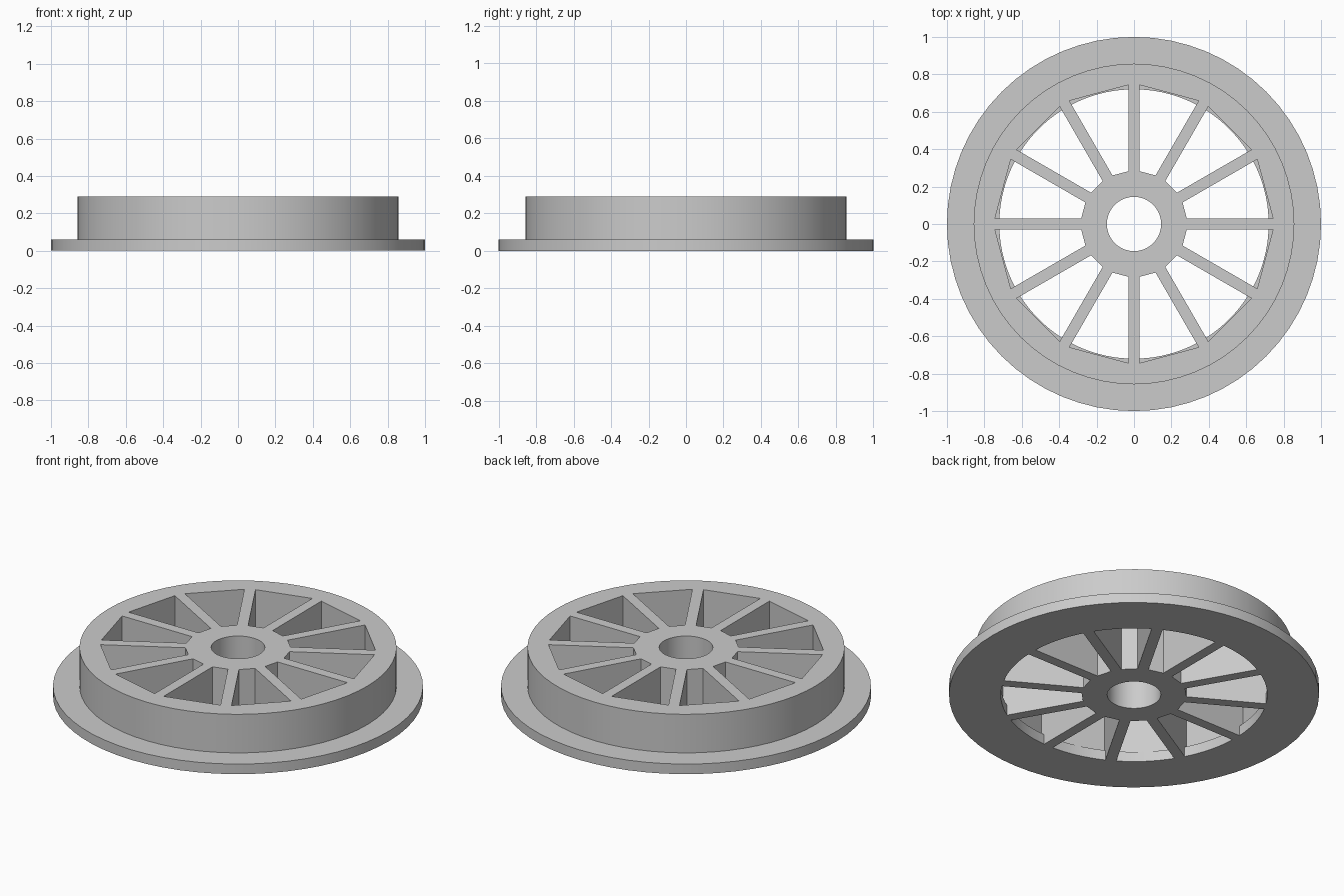
import bpy, bmesh, math

cube = bpy.data.objects.get("Cube")
if cube:
    bpy.data.objects.remove(cube, do_unlink=True)

SPOKES = 12
HALF_SPOKE = 0.03
HUB_R, POCKET_R, FLANGE_INNER_R = 0.284, 0.744, 0.72
FLANGE_H, HEIGHT = 0.06, 0.29

steel = bpy.data.materials.new("plain grey")
steel.use_nodes = True
grey = (0.6, 0.6, 0.6, 1)
steel.diffuse_color = grey
steel.node_tree.nodes["Principled BSDF"].inputs["Base Color"].default_value = grey


def make_object(name, bm):
    bmesh.ops.recalc_face_normals(bm, faces=bm.faces)
    mesh = bpy.data.meshes.new(name)
    bm.to_mesh(mesh)
    bm.free()
    mesh.materials.append(steel)
    obj = bpy.data.objects.new(name, mesh)
    bpy.context.collection.objects.link(obj)
    return obj


def lathe(name, profile, segments):
    """Revolve a closed (radius, z) profile around the z axis."""
    bm = bmesh.new()
    rings = []
    for i in range(segments):
        a = math.tau * i / segments
        rings.append([bm.verts.new((r * math.cos(a), r * math.sin(a), z)) for r, z in profile])
    n = len(profile)
    for i in range(segments):
        p, q = rings[i], rings[(i + 1) % segments]
        for j in range(n):
            k = (j + 1) % n
            bm.faces.new((p[j], q[j], q[k], p[k]))
    return make_object(name, bm)


def pocket_cutter(name, outer_r, arc_steps, z0, z1):
    """Wedge prisms between the spokes; the outer wall has arc_steps flat sides."""
    bm = bmesh.new()
    sector = math.tau / SPOKES
    inner_a = math.asin(HALF_SPOKE / HUB_R)
    outer_a = math.asin(HALF_SPOKE / outer_r)
    outline = [(HUB_R, sector - inner_a), (HUB_R, inner_a)]
    for i in range(arc_steps + 1):
        outline.append((outer_r, outer_a + (sector - 2 * outer_a) * i / arc_steps))
    for s in range(SPOKES):
        face = bm.faces.new([bm.verts.new((r * math.cos(a + s * sector),
                                           r * math.sin(a + s * sector), z0))
                             for r, a in outline])
        top = bmesh.ops.extrude_face_region(bm, geom=[face])["geom"]
        bmesh.ops.translate(bm, vec=(0, 0, z1 - z0),
                            verts=[v for v in top if isinstance(v, bmesh.types.BMVert)])
    cutter = make_object(name, bm)
    cutter.hide_render = True
    return cutter


# Solid wheel: bored hub, tread and flange in one profile
wheel = lathe("spoked_wheel", [(0.145, 0), (1.0, 0), (1.0, FLANGE_H), (0.857, FLANGE_H),
                               (0.857, HEIGHT), (0.145, HEIGHT)], 64)

# Straight-walled pockets above the flange, round-walled openings through it
cutters = [pocket_cutter("upper_pockets", POCKET_R, 1, FLANGE_H, HEIGHT + 0.1),
           pocket_cutter("flange_openings", FLANGE_INNER_R, 8, -0.1, FLANGE_H + 0.05)]
bpy.context.view_layer.objects.active = wheel
for cutter in cutters:
    mod = wheel.modifiers.new(cutter.name, 'BOOLEAN')
    mod.operation, mod.solver, mod.object = 'DIFFERENCE', 'EXACT', cutter
    bpy.ops.object.modifier_apply(modifier=mod.name)
    bpy.data.objects.remove(cutter, do_unlink=True)

# Smooth round walls, sharp edges elsewhere
bpy.ops.object.select_all(action='DESELECT')
wheel.select_set(True)
bpy.ops.object.shade_smooth_by_angle(angle=math.radians(20))
